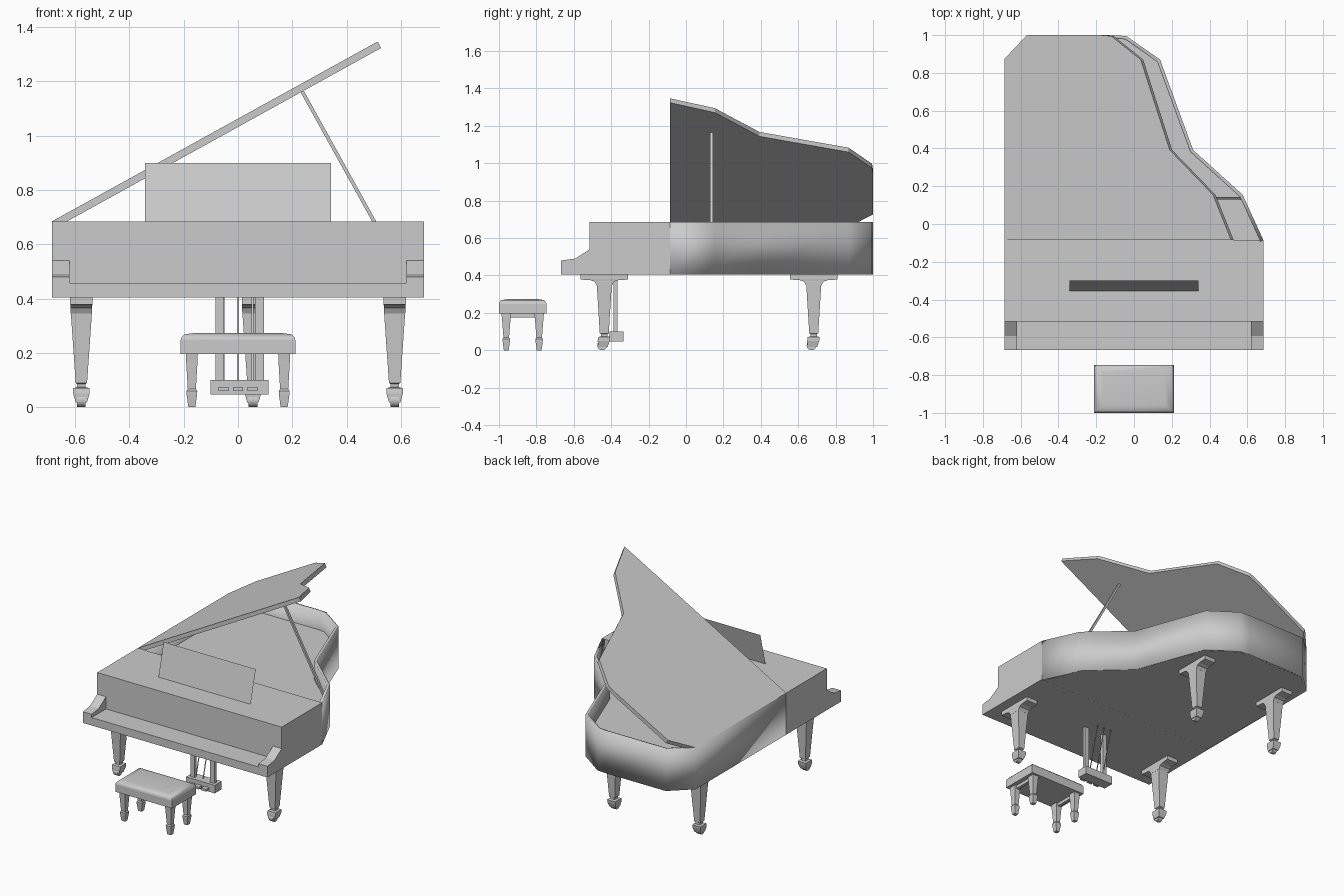
import bpy, bmesh, math
from mathutils import Matrix

if "Cube" in bpy.data.objects:
    bpy.data.objects.remove(bpy.data.objects["Cube"])


def finish(name, bm, smooth=None):
    bmesh.ops.recalc_face_normals(bm, faces=bm.faces)
    me = bpy.data.meshes.new(name)
    bm.to_mesh(me)
    bm.free()
    ob = bpy.data.objects.new(name, me)
    bpy.context.collection.objects.link(ob)
    if smooth:
        me.shade_smooth()
        me.set_sharp_from_angle(angle=math.radians(smooth))
    return ob


def prism(name, pts, a, b, place=lambda u, v, w: (u, v, w)):
    """Extrude a 2D outline from a to b."""
    bm = bmesh.new()
    lo = [bm.verts.new(place(u, v, a)) for u, v in pts]
    hi = [bm.verts.new(place(u, v, b)) for u, v in pts]
    bm.faces.new(lo)
    bm.faces.new(hi)
    n = len(pts)
    for i in range(n):
        j = (i + 1) % n
        bm.faces.new((lo[i], lo[j], hi[j], hi[i]))
    return finish(name, bm)


def box(name, x0, x1, y0, y1, z0, z1):
    return prism(name, [(x0, y0), (x1, y0), (x1, y1), (x0, y1)], z0, z1)


def loft(name, cx, cy, sections):
    """Stack of rectangles: (z, half x, half y, y shift)."""
    bm = bmesh.new()
    rings = [[bm.verts.new((cx + sx * hx, cy + dy + sy * hy, z))
              for sx, sy in ((-1, -1), (1, -1), (1, 1), (-1, 1))]
             for z, hx, hy, dy in sections]
    bm.faces.new(rings[0])
    bm.faces.new(rings[-1])
    for a, b in zip(rings, rings[1:]):
        for i in range(4):
            j = (i + 1) % 4
            bm.faces.new((a[i], a[j], b[j], b[i]))
    return finish(name, bm)


def sheet(name, pts):
    bm = bmesh.new()
    bm.faces.new([bm.verts.new(p) for p in pts])
    return finish(name, bm)


W, TOP, BASE = 0.685, 0.685, 0.405
along_x = lambda u, v, w: (w, u, v)

# Curved case outline, from front right round the back to front left
curve = [(W, -0.085), (0.575, 0.155), (0.313, 0.392), (0.138, 0.87), (-0.04, 0.995),
         (-0.11, 1.0), (-0.55, 1.0), (-W, 0.875), (-W, -0.085)]

# Rim wall
bm = bmesh.new()
lo = [bm.verts.new((x, y, BASE)) for x, y in curve]
hi = [bm.verts.new((x, y, TOP)) for x, y in curve]
for i in range(len(curve) - 1):
    bm.faces.new((lo[i], lo[i + 1], hi[i + 1], hi[i]))
rim = finish("rim", bm, 50)
# the outside of the wall must face away from the case centre
if rim.data.polygons[0].normal.x < 0:
    rim.data.flip_normals()
sol = rim.modifiers.new("thickness", 'SOLIDIFY')
sol.thickness, sol.offset, sol.use_even_offset = 0.018, -1, True

# Soundboard and front of the case
inset = [(x * 0.99, y * 0.995) for x, y in curve]
prism("soundboard", inset, BASE, 0.56)
box("front_case", -W, W, -0.515, -0.085, BASE, TOP)
box("key_bed", -0.62, 0.62, -0.667, -0.51, BASE, 0.458)
cheek = [(-0.667, BASE), (-0.667, 0.48), (-0.592, 0.49), (-0.515, 0.54), (-0.515, BASE)]
for side, x0 in (("left", -W), ("right", 0.62)):
    prism(side + "_cheek", cheek, x0, x0 + 0.065, along_x)

# Raised lid, hinged on the left edge
lid = prism("lid", [(x + W, y) for x, y in curve], -0.027, 0)
lid.data.transform(Matrix.Translation((-W, 0, TOP)) @ Matrix.Rotation(math.radians(-28.9), 4, 'Y'))

# Lid prop and music stand
prism("lid_prop", [(0.563, 0.56), (0.578, 0.56), (0.243, 1.165), (0.228, 1.165)],
      0.129, 0.144, lambda u, v, w: (u, w, v))
sheet("music_stand", [(-0.342, -0.355, TOP), (0.342, -0.355, TOP),
                      (0.342, -0.3, 0.9), (-0.342, -0.3, 0.9)])

# Four legs with bracket, tapered shaft, foot and caster
for n, (cx, cy) in enumerate([(-0.577, -0.437), (0.577, -0.437), (-0.577, 0.683), (0.055, 0.683)]):
    tag = "_%d" % (n + 1)
    loft("leg_bracket" + tag, cx, cy, [
        (BASE, 0.041, 0.126, 0), (0.378, 0.041, 0.126, 0), (0.374, 0.04, 0.07, 0),
        (0.366, 0.04, 0.052, 0), (0.345, 0.039, 0.04, 0)])
    loft("leg_shaft" + tag, cx, cy, [
        (0.35, 0.039, 0.04, 0), (0.09, 0.021, 0.024, 0), (0.086, 0.016, 0.018, 0),
        (0.074, 0.016, 0.018, 0), (0.07, 0.03, 0.032, 0), (0.05, 0.03, 0.032, -0.003),
        (0.018, 0.021, 0.026, -0.008)])
    bm = bmesh.new()
    bmesh.ops.create_cone(bm, cap_ends=True, segments=12, radius1=0.026, radius2=0.026, depth=0.032,
                          matrix=Matrix.Translation((cx, cy - 0.012, 0.026)) @ Matrix.Rotation(math.pi / 2, 4, 'Y'))
    finish("caster" + tag, bm, 40)

# Pedal lyre: box, posts, rods and pedals
PX = 0.006
box("pedal_box", PX - 0.107, PX + 0.107, -0.408, -0.335, 0.046, 0.1)
for side, s in (("left", -1), ("right", 1)):
    c = PX + s * 0.073
    box(side + "_lyre_post", c - 0.016, c + 0.016, -0.387, -0.366, 0.1, BASE)
for n in (-1, 0, 1):
    x = n * 0.053
    sheet("pedal_rod_%d" % (n + 2), [(x - 0.004, -0.37, 0.1), (x + 0.004, -0.37, 0.1),
                                     (x + 0.004, -0.29, BASE), (x - 0.004, -0.29, BASE)])
    box("pedal_%d" % (n + 2), x - 0.018, x + 0.018, -0.442, -0.405, 0.06, 0.074)

# Bench: frame, padded cushion, side rails and legs
BY = -0.873
loft("bench_frame", 0, BY, [(0.197, 0.211, 0.127, 0), (0.247, 0.211, 0.127, 0)])
cushion = loft("bench_cushion", 0, BY, [
    (0.247, 0.211, 0.127, 0), (0.256, 0.209, 0.125, 0), (0.268, 0.199, 0.115, 0),
    (0.273, 0.165, 0.085, 0)])
cushion.data.shade_smooth()
cushion.data.set_sharp_from_angle(angle=math.radians(50))
for sx in (-1, 1):
    x = sx * 0.17
    box("bench_rail", x - 0.01, x + 0.01, BY - 0.09, BY + 0.09, 0.176, 0.2)
    for sy in (-1, 1):
        loft("bench_leg", x, BY + sy * 0.088, [
            (0.2, 0.022, 0.026, 0), (0.17, 0.021, 0.023, 0), (0.068, 0.015, 0.015, 0), (0.06, 0.02, 0.02, 0),
            (0.045, 0.019, 0.019, 0), (0.0, 0.013, 0.013, 0)])
